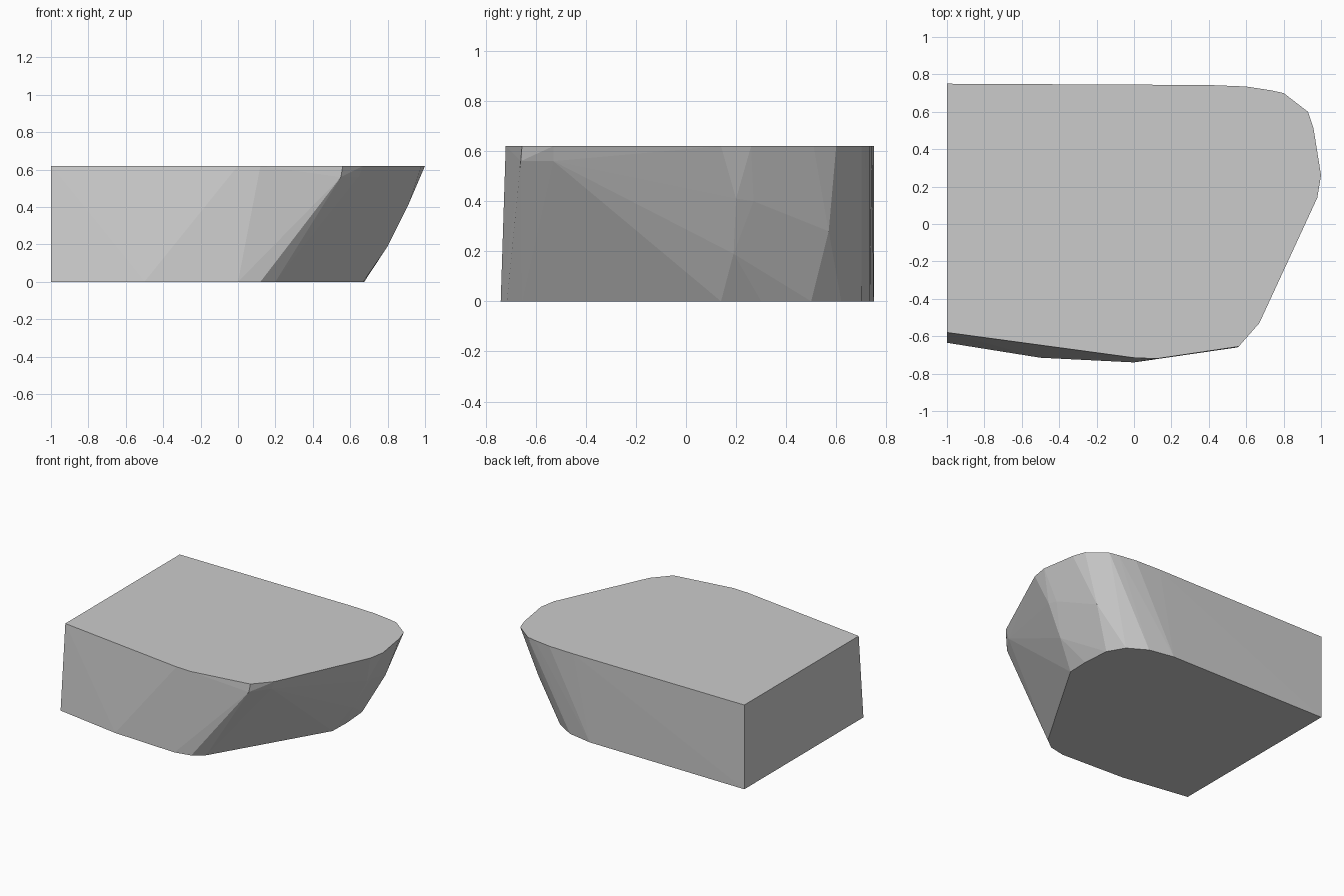
import bpy, bmesh

if "Cube" in bpy.data.objects:
    bpy.data.objects.remove(bpy.data.objects["Cube"])

H = 0.62

# Outline of the flat base
base = [(-1, 0.75), (-1, -0.635), (-0.5, -0.715), (0, -0.74), (0.12, -0.715),
        (0.2, -0.655), (0.67, 0.14), (0.675, 0.3), (0.66, 0.5), (0.59, 0.62),
        (0.455, 0.70), (0.27, 0.735)]

# Outline of the flat top
top = [(-1, 0.75), (-1, -0.58), (0, -0.715), (0.12, -0.72), (0.56, -0.655),
       (0.67, -0.53), (0.98, 0.14), (1, 0.26), (0.96, 0.51), (0.93, 0.60),
       (0.80, 0.70), (0.73, 0.715), (0.6, 0.735), (0.4, 0.743)]

# Points that make the raked end bulge slightly
bulge = [(0.80, 0.19, 0.19), (0.91, 0.2, 0.41), (0.90, 0.27, 0.40),
         (0.80, 0.57, 0.28), (0.55, -0.66, 0.56), (0.645, -0.53, 0.56)]

points = [(x, y, 0) for x, y in base] + [(x, y, H) for x, y in top] + bulge

# Convex block wrapped around the outlines
bm = bmesh.new()
for p in points:
    bm.verts.new(p)
res = bmesh.ops.convex_hull(bm, input=bm.verts)
loose = {v for v in res["geom_interior"] + res["geom_unused"]
         if isinstance(v, bmesh.types.BMVert) and not v.link_faces}
bmesh.ops.delete(bm, geom=list(loose), context='VERTS')
bmesh.ops.dissolve_limit(bm, angle_limit=0.01, verts=bm.verts, edges=bm.edges)
bmesh.ops.recalc_face_normals(bm, faces=bm.faces)
mesh = bpy.data.meshes.new("raked_block")
bm.to_mesh(mesh)
bm.free()
bpy.context.collection.objects.link(bpy.data.objects.new("raked_block", mesh))
